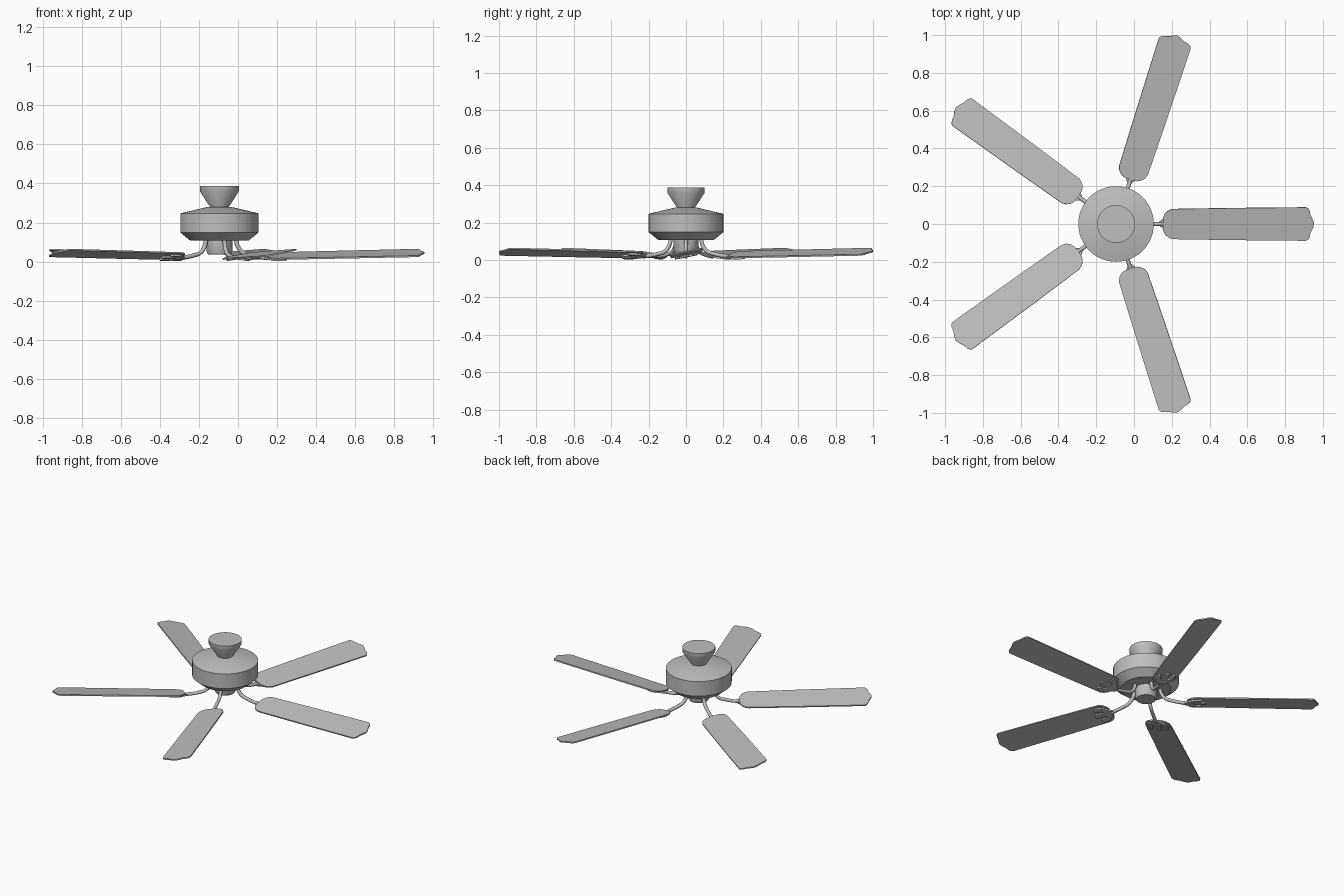
import bpy, bmesh, math
from mathutils import Matrix, Vector

cube = bpy.data.objects.get("Cube")
if cube:
    bpy.data.objects.remove(cube, do_unlink=True)

HUB_X = -0.095
BLADES = 5

grey = bpy.data.materials.new("satin_grey")
grey.use_nodes = True
grey.diffuse_color = (0.52, 0.52, 0.52, 1)
grey.node_tree.nodes["Principled BSDF"].inputs["Base Color"].default_value = (0.52, 0.52, 0.52, 1)


def add_object(name, data, matrix):
    obj = bpy.data.objects.new(name, data)
    bpy.context.collection.objects.link(obj)
    obj.matrix_world = matrix
    return obj


def smooth(obj, angle=35):
    bpy.ops.object.select_all(action='DESELECT')
    obj.select_set(True)
    bpy.context.view_layer.objects.active = obj
    bpy.ops.object.shade_smooth_by_angle(angle=math.radians(angle))


def to_mesh(bm, name):
    bmesh.ops.recalc_face_normals(bm, faces=bm.faces)
    mesh = bpy.data.meshes.new(name)
    bm.to_mesh(mesh)
    bm.free()
    mesh.materials.append(grey)
    return mesh


def lathe(name, profile, steps=48):
    bm = bmesh.new()
    verts = [bm.verts.new((r, 0, z)) for r, z in profile]
    edges = [bm.edges.new(pair) for pair in zip(verts, verts[1:])]
    bmesh.ops.spin(bm, geom=verts + edges, cent=(0, 0, 0), axis=(0, 0, 1),
                   angle=math.tau, steps=steps, use_merge=False)
    bmesh.ops.remove_doubles(bm, verts=bm.verts, dist=0.0002)
    obj = add_object(name, to_mesh(bm, name), Matrix.Translation((HUB_X, 0, 0)))
    smooth(obj)


def plate_mesh(name, half, bottom, top):
    """Mirror a half outline (from inner end to tip) and thicken it."""
    outline = half + [(x, -y) for x, y in reversed(half) if y > 0]
    bm = bmesh.new()
    face = bm.faces.new([bm.verts.new((x, y, bottom)) for x, y in outline])
    result = bmesh.ops.extrude_face_region(bm, geom=[face], use_keep_orig=True)
    new = [v for v in result["geom"] if isinstance(v, bmesh.types.BMVert)]
    bmesh.ops.translate(bm, verts=new, vec=(0, 0, top - bottom))
    return to_mesh(bm, name)


# Ceiling canopy, motor housing and lower hub
lathe("ceiling_canopy", [(0, 0.387), (0.1, 0.387), (0.1, 0.36), (0.048, 0.28), (0.046, 0.27), (0, 0.27)])
lathe("motor_housing", [(0, 0.28), (0.06, 0.28), (0.2, 0.247), (0.2, 0.149), (0.15, 0.108), (0, 0.108)])
lathe("lower_hub", [(0, 0.115), (0.066, 0.115), (0.066, 0.05), (0.058, 0.036), (0, 0.036)])

# Blade and bracket shapes, laid out along +x from the hub centre
blade_mesh = plate_mesh("blade", [
    (0.247, 0), (0.249, 0.035), (0.258, 0.055), (0.275, 0.072), (0.3, 0.081),
    (0.6, 0.086), (1.005, 0.09), (1.016, 0.085), (1.026, 0.068), (1.03, 0.048),
    (1.036, 0.034), (1.044, 0.02), (1.049, 0)], -0.004, 0.004)
bracket_mesh = plate_mesh("blade_bracket", [
    (0.225, 0), (0.23, 0.012), (0.255, 0.03), (0.275, 0.054), (0.3, 0.062),
    (0.335, 0.06), (0.346, 0.048), (0.335, 0.037), (0.3, 0.034), (0.288, 0.014),
    (0.355, 0.014), (0.366, 0)], -0.014, -0.004)

# Curved arm from the housing down to the bracket
arm_curve = bpy.data.curves.new("blade_arm", 'CURVE')
arm_curve.dimensions = '3D'
arm_curve.bevel_depth = 0.011
arm_curve.bevel_resolution = 2
arm_curve.resolution_u = 6
arm_curve.use_fill_caps = True
path = [(0.085, 0.115), (0.093, 0.08), (0.118, 0.047), (0.165, 0.031), (0.245, 0.018)]
spline = arm_curve.splines.new('BEZIER')
spline.bezier_points.add(len(path) - 1)
for point, (x, z) in zip(spline.bezier_points, path):
    point.co = (x, 0, z)
    point.handle_left_type = point.handle_right_type = 'AUTO'
arm_curve.materials.append(grey)
arm = add_object("blade_arm", arm_curve, Matrix.Identity(4))
bpy.ops.object.select_all(action='DESELECT')
arm.select_set(True)
bpy.context.view_layer.objects.active = arm
bpy.ops.object.convert(target='MESH')
arm = bpy.context.view_layer.objects.active
smooth(arm, 50)
arm_mesh = arm.data
bpy.data.objects.remove(arm, do_unlink=True)

# Five pitched, slightly rising blades around the hub
tilt = (Matrix.Translation((0, 0, 0.022)) @ Matrix.Rotation(-0.022, 4, 'Y')
        @ Matrix.Rotation(math.radians(11), 4, 'X'))
for i in range(BLADES):
    turn = Matrix.Translation((HUB_X, 0, 0)) @ Matrix.Rotation(math.tau * i / BLADES, 4, 'Z')
    add_object(f"blade_{i + 1}", blade_mesh, turn @ tilt)
    add_object(f"blade_bracket_{i + 1}", bracket_mesh, turn @ tilt)
    add_object(f"blade_arm_{i + 1}", arm_mesh, turn)
